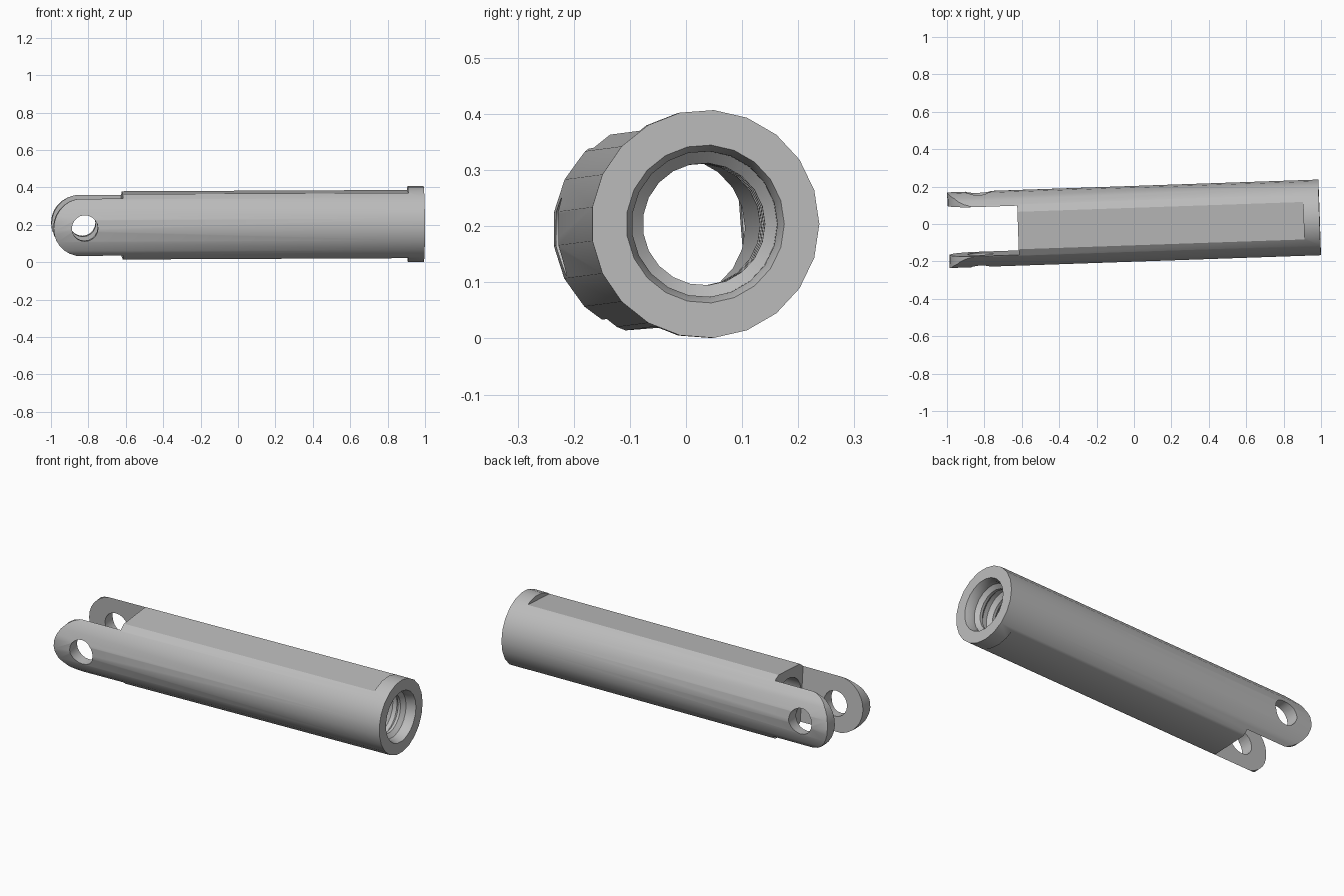
import bpy, bmesh, math
from mathutils import Matrix, Euler, Vector

cube = bpy.data.objects.get("Cube")
if cube:
    bpy.data.objects.remove(cube, do_unlink=True)

END = 0.993        # half length
R = 0.2035         # outer radius
BORE = 0.127       # bore radius
STEP = -0.62       # where the fork starts
TAB = 0.155        # half height of the fork tabs
FLAT = 0.175       # half height across the flats
SIDES = 21

steel = bpy.data.materials.new("grey_steel")
steel.use_nodes = True
grey = (0.5, 0.5, 0.5, 1)
steel.diffuse_color = grey
steel.node_tree.nodes["Principled BSDF"].inputs["Base Color"].default_value = grey


def make_object(name, bm):
    bmesh.ops.recalc_face_normals(bm, faces=bm.faces)
    mesh = bpy.data.meshes.new(name)
    bm.to_mesh(mesh)
    bm.free()
    mesh.materials.append(steel)
    obj = bpy.data.objects.new(name, mesh)
    bpy.context.collection.objects.link(obj)
    return obj


def revolve(name, profile, sides):
    """Turn a closed (x, radius) profile around the x axis."""
    bm = bmesh.new()
    phase = math.radians(-4.5)
    rings = []
    for i in range(sides):
        a = phase + math.tau * i / sides
        rings.append([bm.verts.new((x, r * math.cos(a), r * math.sin(a)))
                      for x, r in profile])
    n = len(profile)
    for i in range(sides):
        p, q = rings[i], rings[(i + 1) % sides]
        for j in range(n):
            k = (j + 1) % n
            bm.faces.new((p[j], p[k], q[k], q[j]))
    return make_object(name, bm)


def extrude_side(name, outline, half_depth):
    """Extrude an (x, z) outline along y."""
    bm = bmesh.new()
    face = bm.faces.new([bm.verts.new((x, -half_depth, z)) for x, z in outline])
    new = bmesh.ops.extrude_face_region(bm, geom=[face])["geom"]
    verts = [v for v in new if isinstance(v, bmesh.types.BMVert)]
    bmesh.ops.translate(bm, verts=verts, vec=(0, 2 * half_depth, 0))
    return make_object(name, bm)


def cut(target, cutter, operation):
    cutter.hide_render = True
    mod = target.modifiers.new(cutter.name, 'BOOLEAN')
    mod.operation = operation
    mod.solver = 'EXACT'
    mod.object = cutter
    bpy.context.view_layer.objects.active = target
    bpy.ops.object.modifier_apply(modifier=mod.name)
    bpy.data.objects.remove(cutter, do_unlink=True)
    bpy.context.view_layer.update()


def circle(cx, radius, start, stop, steps):
    return [(cx + radius * math.cos(start + (stop - start) * i / steps),
             radius * math.sin(start + (stop - start) * i / steps))
            for i in range(steps + 1)]


# Tube with a chamfered mouth and thread ridges inside the collar end
profile = [(-END, BORE), (-END, R), (END, R), (END, 0.141), (END - 0.03, 0.13)]
for i in range(4):
    x = 0.94 - 0.08 * i
    profile += [(x, 0.13), (x - 0.02, 0.109), (x - 0.035, 0.109), (x - 0.055, 0.13)]
profile.append((0.6, BORE))
body = revolve("clevis_tube", profile, SIDES)

# Side outline: collar, two flats, narrower fork with a rounded end
upper = [(1.1, 0.3), (0.908, 0.3), (0.908, FLAT), (STEP, FLAT), (STEP, TAB)]
lower = [(x, -z) for x, z in reversed(upper)]
tip = circle(-END + TAB, TAB, math.pi / 2, 1.5 * math.pi, 14)
cut(body, extrude_side("side_outline", upper + tip + lower, 0.3), 'INTERSECT')

# Slot between the two fork tabs
slot = [(-1.2, -0.3), (STEP, -0.3), (STEP, 0.3), (-1.2, 0.3)]
cut(body, extrude_side("fork_slot", slot, 0.132), 'DIFFERENCE')

# Pin hole through both tabs
hole = circle(-0.826, 0.07, 0, math.tau, 20)[:-1]
cut(body, extrude_side("pin_hole", hole, 0.4), 'DIFFERENCE')

# Slight tilt of the whole part
tilt = Euler([math.radians(a) for a in (4.5, -0.26, 1.98)]).to_matrix().to_4x4()
body.data.transform(Matrix.Translation(Vector((0, 0, 0.1995))) @ tilt)

# Smooth round surfaces, sharp edges
body.select_set(True)
bpy.context.view_layer.objects.active = body
bpy.ops.object.shade_smooth_by_angle(angle=math.radians(28))
